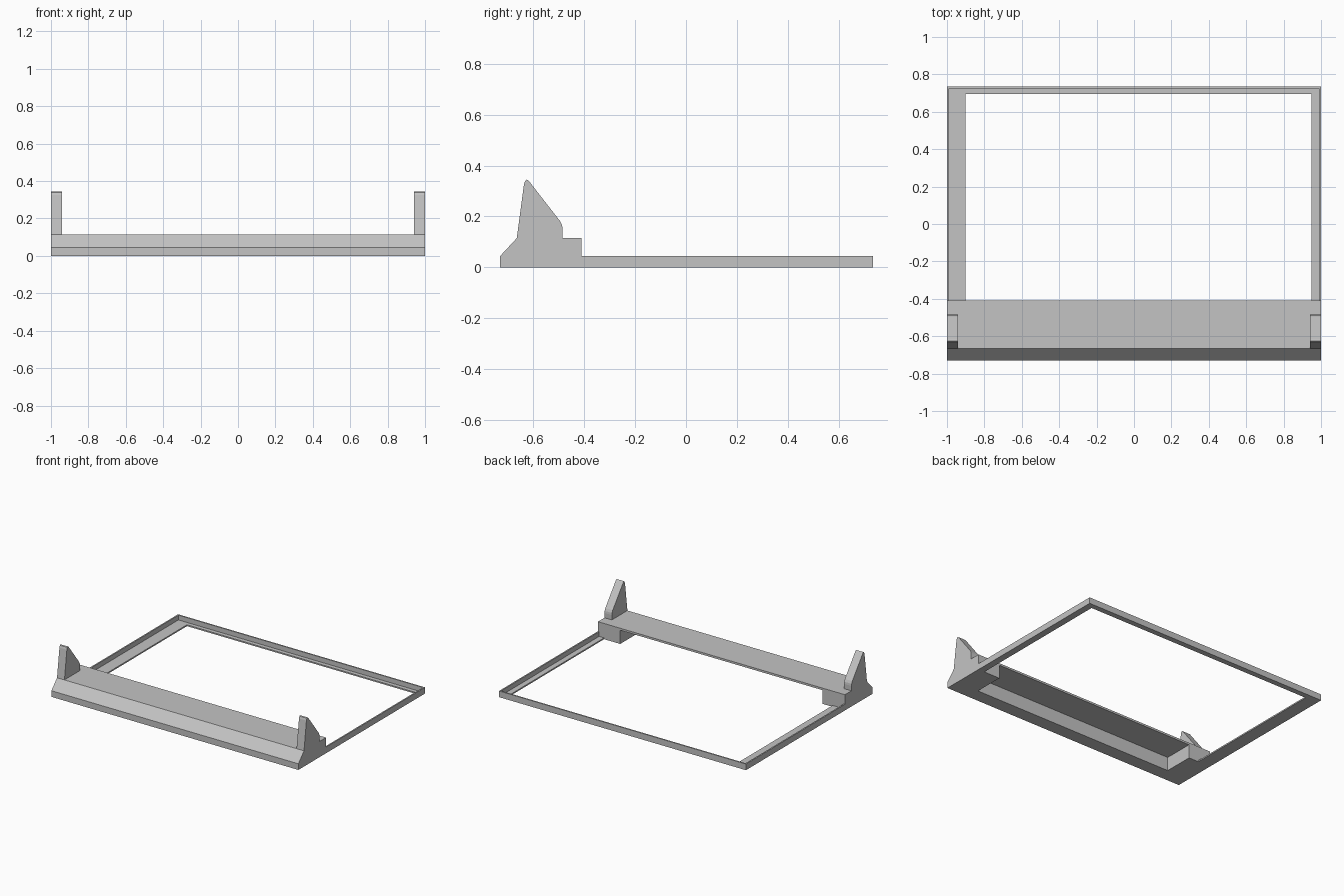
import bpy, bmesh

if "Cube" in bpy.data.objects:
    bpy.data.objects.remove(bpy.data.objects["Cube"], do_unlink=True)

grey = bpy.data.materials.new("plain grey")
grey.use_nodes = True
colour = (0.55, 0.55, 0.55, 1)
grey.diffuse_color = colour
grey.node_tree.nodes["Principled BSDF"].inputs["Base Color"].default_value = colour

FRONT, BACK, LEDGE = -0.73, 0.735, -0.41
TOP, RIM = 0.115, 0.045


def extrude(name, outline, place, start, end):
    """Extrude a 2D outline from start to end; place(a, b, depth) gives a 3D point."""
    bm = bmesh.new()
    near = [bm.verts.new(place(a, b, start)) for a, b in outline]
    far = [bm.verts.new(place(a, b, end)) for a, b in outline]
    bm.faces.new(near)
    bm.faces.new(far)
    for i in range(len(near)):
        j = (i + 1) % len(near)
        bm.faces.new((near[i], near[j], far[j], far[i]))
    bmesh.ops.recalc_face_normals(bm, faces=bm.faces)
    mesh = bpy.data.meshes.new(name)
    bm.to_mesh(mesh)
    bm.free()
    mesh.materials.append(grey)
    obj = bpy.data.objects.new(name, mesh)
    bpy.context.collection.objects.link(obj)
    return obj


def across(y, z, x):
    return (x, y, z)


def upward(x, y, z):
    return (x, y, z)


# Rear frame: thin floor flange and a raised outer rim, both U-shaped in plan
def u_shape(left, right, back):
    return [(-1, LEDGE), (-1, BACK), (1, BACK), (1, LEDGE),
            (right, LEDGE), (right, back), (left, back), (left, LEDGE)]


extrude("frame_flange", u_shape(-0.9, 0.95, 0.695), upward, 0, 0.01)
extrude("frame_rim", u_shape(-0.99, 0.99, 0.725), upward, 0, RIM)

# Front beam: sloped front with a thin shelf behind it
beam = [(FRONT, 0), (FRONT, RIM), (-0.665, TOP), (LEDGE, TOP),
        (LEDGE, 0.1), (-0.63, 0.1), (-0.63, 0)]
extrude("front_beam", beam, across, -1, 1)

# Solid blocks under the shelf ends, and upright stops with rounded tips
block = [(-0.63, 0), (-0.63, 0.1), (LEDGE, 0.1), (LEDGE, 0)]
stop = [(-0.665, TOP), (-0.637, 0.325), (-0.632, 0.34), (-0.625, 0.345),
        (-0.617, 0.339), (-0.495, 0.182), (-0.487, 0.165), (-0.485, 0.15),
        (-0.485, TOP)]
for side, s in (("left", 1), ("right", -1)):
    extrude(side + "_block", block, across, s * 0.82, s)
    extrude(side + "_stop", stop, across, s * 0.94, s)
